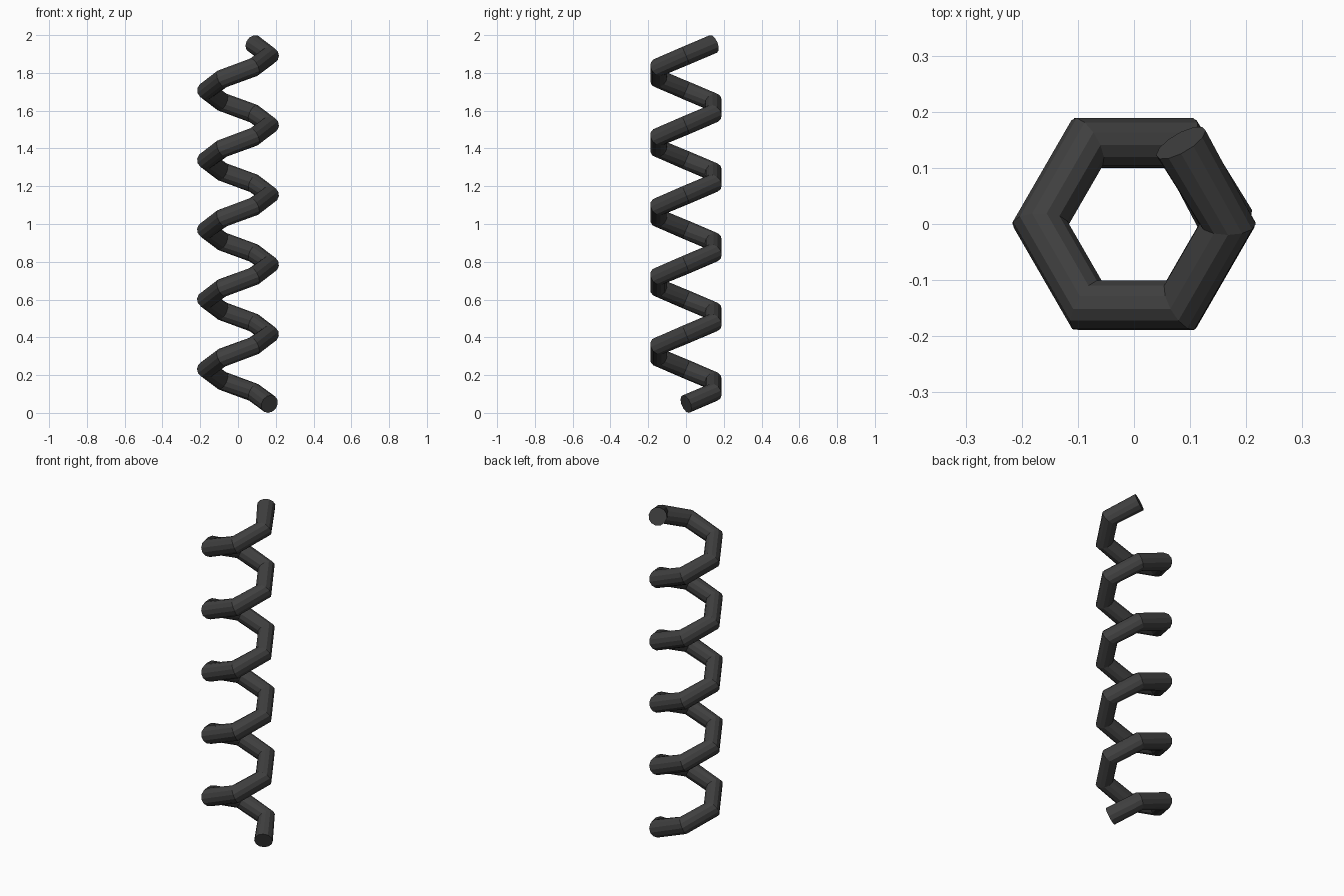
import bpy
from math import sin, cos, radians

if "Cube" in bpy.data.objects:
    bpy.data.objects.remove(bpy.data.objects["Cube"])

RADIUS = 0.167       # centre line of the coil
WIRE = 0.05          # wire radius
POINTS = 32          # six points per turn
Z0, Z1 = 0.047, 1.953

# coil path: coarse six-sided helix
curve = bpy.data.curves.new("coil_spring", 'CURVE')
curve.dimensions = '3D'
curve.bevel_depth = WIRE
curve.bevel_resolution = 4
curve.use_fill_caps = True
path = curve.splines.new('POLY')
path.points.add(POINTS - 1)
for i, p in enumerate(path.points):
    a = radians(60 * i)
    p.co = (RADIUS * cos(a), RADIUS * sin(a), Z0 + (Z1 - Z0) * i / (POINTS - 1), 1)
path.use_smooth = False

coil = bpy.data.objects.new("coil_spring", curve)
bpy.context.collection.objects.link(coil)

# turn the swept wire into a flat-shaded mesh
bpy.context.view_layer.objects.active = coil
coil.select_set(True)
bpy.ops.object.convert(target='MESH')
coil = bpy.context.view_layer.objects.active
bpy.ops.object.shade_flat()

# dark metal
mat = bpy.data.materials.new("dark_metal")
mat.diffuse_color = (0.05, 0.05, 0.05, 1)
mat.use_nodes = True
mat.node_tree.nodes["Principled BSDF"].inputs["Base Color"].default_value = mat.diffuse_color
coil.data.materials.clear()
coil.data.materials.append(mat)
